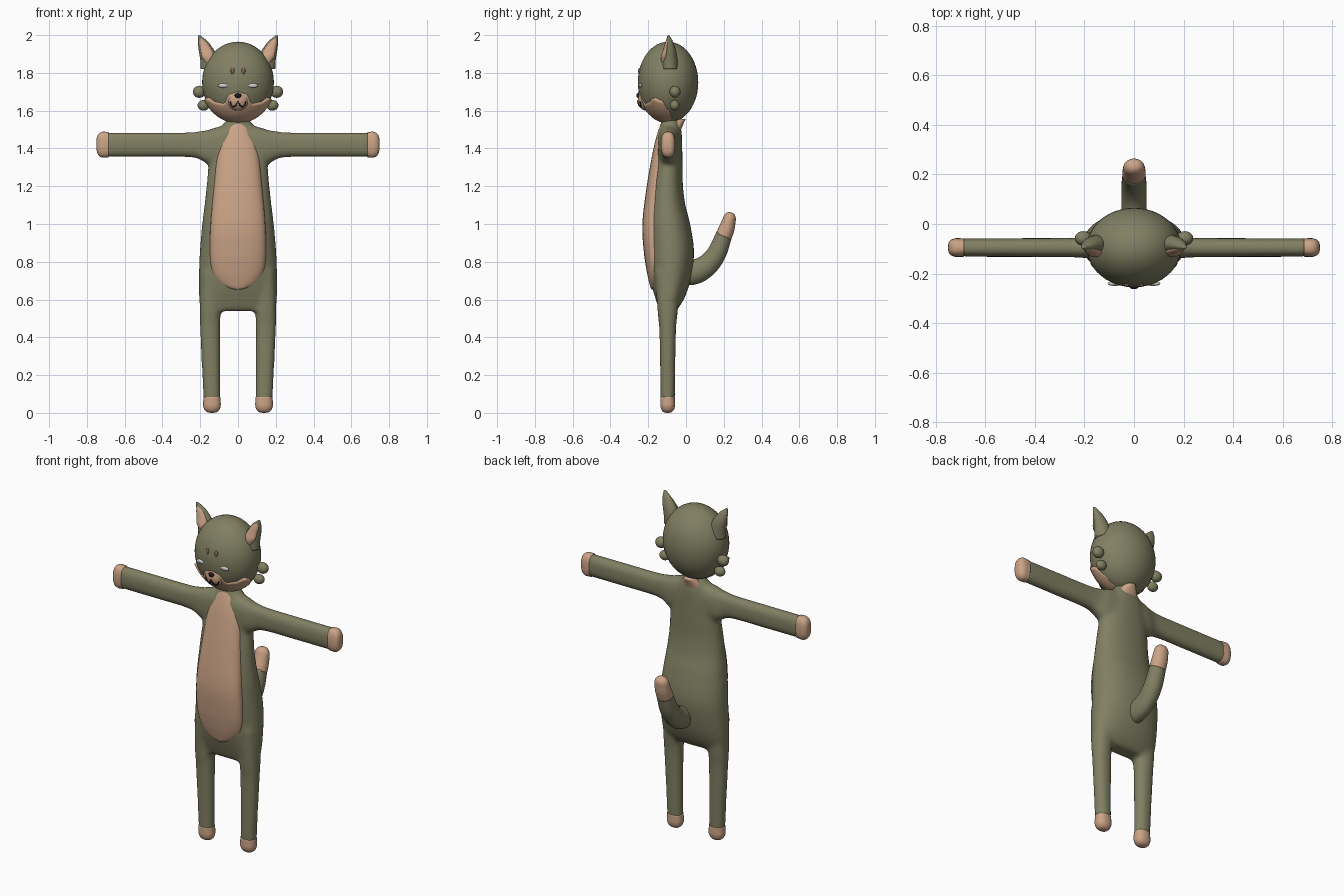
import bpy, bmesh, math
from mathutils import Vector

if "Cube" in bpy.data.objects:
    bpy.data.objects.remove(bpy.data.objects["Cube"])

X, Y, Z = Vector((1, 0, 0)), Vector((0, 1, 0)), Vector((0, 0, 1))


def material(name, rgb):
    m = bpy.data.materials.new(name)
    m.diffuse_color = (*rgb, 1)
    m.use_nodes = True
    m.node_tree.nodes["Principled BSDF"].inputs["Base Color"].default_value = m.diffuse_color
    return m


FUR = material("olive_fur", (0.22, 0.215, 0.125))
TAN = material("tan_fur", (0.60, 0.37, 0.24))
BROW = material("brow_brown", (0.25, 0.15, 0.09))
BLACK = material("black", (0.01, 0.01, 0.01))
EYE = material("eye_grey", (0.6, 0.6, 0.6))


def finish(name, bm, mat):
    bmesh.ops.recalc_face_normals(bm, faces=bm.faces)
    for f in bm.faces:
        f.smooth = True
    me = bpy.data.meshes.new(name)
    bm.to_mesh(me)
    bm.free()
    me.materials.append(mat)
    ob = bpy.data.objects.new(name, me)
    bpy.context.collection.objects.link(ob)
    return ob


def spline(pts, steps=5):
    """Catmull-Rom through tuples of (x, y, z, half_u, half_v)."""
    out = []
    for i in range(len(pts) - 1):
        p0, p1, p2, p3 = pts[max(i - 1, 0)], pts[i], pts[i + 1], pts[min(i + 2, len(pts) - 1)]
        for k in range(steps):
            t = k / steps
            out.append([0.5 * (2 * b + (c - a) * t + (2 * a - 5 * b + 4 * c - d) * t * t
                               + (3 * b - a - 3 * c + d) * t ** 3)
                        for a, b, c, d in zip(p0, p1, p2, p3)])
    return out + [list(pts[-1])]


def loft(bm, pts, u, v=None, n=2.0, dome=0.0, dome_pow=1.0, sides=32):
    """Super-elliptic tube along pts, with an optional domed end."""
    secs = spline(pts)
    if dome:
        c = Vector(secs[-1][:3])
        t = (c - Vector(secs[-2][:3])).normalized()
        a, b = secs[-1][3:]
        for k in range(1, 8):
            ang = k / 7 * math.pi / 2
            s = max(math.cos(ang), 0.01) ** dome_pow
            secs.append([*(c + t * dome * math.sin(ang)), a * s, b * s])
    rings = []
    for i, s in enumerate(secs):
        t = Vector(secs[min(i + 1, len(secs) - 1)][:3]) - Vector(secs[max(i - 1, 0)][:3])
        w = v or t.cross(u).normalized()
        ring = []
        for k in range(sides):
            g = 2 * math.pi * k / sides
            c, d = math.cos(g), math.sin(g)
            ring.append(bm.verts.new(Vector(s[:3])
                        + u * s[3] * math.copysign(abs(c) ** (2 / n), c)
                        + w * s[4] * math.copysign(abs(d) ** (2 / n), d)))
        rings.append(ring)
    for r0, r1 in zip(rings, rings[1:]):
        for k in range(sides):
            j = (k + 1) % sides
            bm.faces.new((r0[k], r0[j], r1[j], r1[k]))
    bm.faces.new(rings[0])
    bm.faces.new(rings[-1])


def tube(name, mat, pts, u, **kw):
    bm = bmesh.new()
    loft(bm, pts, u, **kw)
    return finish(name, bm, mat)


def ball(name, mat, loc, scale, seg=24):
    bm = bmesh.new()
    bmesh.ops.create_uvsphere(bm, u_segments=seg, v_segments=seg // 2, radius=1)
    for vert in bm.verts:
        vert.co = Vector(loc) + Vector(a * b for a, b in zip(vert.co, scale))
    return finish(name, bm, mat)


# Body: torso, arms and legs fused into one soft skin
torso = [(1.57, -.125, -.045, .045), (1.5, -.14, -.025, .10), (1.42, -.152, -.02, .14),
         (1.3, -.17, -.018, .158), (1.2, -.185, -.016, .167), (1.1, -.197, -.003, .178),
         (1.0, -.207, .022, .19), (.85, -.202, .043, .203), (.7, -.187, .023, .208),
         (.6, -.16, -.012, .206), (.54, -.138, -.052, .19)]
bm = bmesh.new()
loft(bm, [(0, (f + b) / 2, z, w, (b - f) / 2) for z, f, b, w in torso], X, v=Y, n=2.2)
for s in (-1, 1):
    loft(bm, [(0, -.09, 1.41, .065, .12), (s * .13, -.092, 1.41, .055, .10),
              (s * .19, -.095, 1.417, .043, .078), (s * .26, -.095, 1.42, .039, .066),
              (s * .45, -.095, 1.42, .038, .065), (s * .70, -.095, 1.42, .037, .065)], Y, n=2.6)
    loft(bm, [(s * .145, -.095, .75, .055, .07), (s * .148, -.097, .55, .056, .055),
              (s * .147, -.097, .42, .053, .044), (s * .138, -.097, .06, .045, .038)], X, v=Y, n=2.3)
body = finish("body", bm, FUR)
rm = body.modifiers.new("fuse", 'REMESH')
rm.mode, rm.voxel_size, rm.use_smooth_shade = 'VOXEL', 0.012, True
sm = body.modifiers.new("soften", 'SMOOTH')
sm.factor, sm.iterations = 0.5, 9

# Belly panel
belly = [(1.555, -.122, .035), (1.5, -.145, .075), (1.4, -.172, .108), (1.2, -.208, .128),
         (1.0, -.231, .145), (.85, -.223, .149), (.75, -.208, .14), (.69, -.195, .112),
         (.662, -.187, .07), (.652, -.18, .02)]
tube("belly_panel", TAN, [(0, f + .06, z, w, .06) for z, f, w in belly], X, v=Y, n=2.4)

# Hands and feet
for s, side in ((-1, "right"), (1, "left")):
    tube("hand_" + side, TAN, [(s * .685, -.095, 1.42, .037, .067), (s * .712, -.095, 1.42, .038, .069)],
         Y, n=2.6, dome=.038, dome_pow=.6)
    tube("foot_" + side, TAN, [(s * .138, -.097, .085, .045, .038), (s * .138, -.097, .045, .047, .039)],
         X, n=2.3, dome=.045, dome_pow=.7)

# Tail and its tan tip
tube("tail", FUR, [(0, -.02, .745, .05, .07), (0, .05, .748, .05, .066), (0, .115, .785, .05, .058),
                   (0, .165, .85, .05, .051), (0, .202, .945, .046, .043)], X)
tube("tail_tip", TAN, [(0, .199, .935, .047, .044), (0, .217, .98, .046, .041), (0, .228, 1.02, .043, .035)],
     X, dome=.043, dome_pow=.8)

# Head
HC, HR = Vector((0, -.095, 1.75)), Vector((.19, .16, .215))
ball("head", FUR, HC, HR, 48)


def face_y(x, z):
    return HC.y - HR.y * math.sqrt(max(0, 1 - (x / HR.x) ** 2 - ((z - HC.z) / HR.z) ** 2))


# Jaw: tan shell wrapped over the lower front of the head
edge = [(0, 1.70), (12, 1.69), (28, 1.638), (45, 1.645), (62, 1.668), (75, 1.655), (92, 1.60), (105, 1.55)]


def edge_z(deg):
    for (a, za), (b, zb) in zip(edge, edge[1:]):
        if deg <= b:
            t = (deg - a) / (b - a)
            return za + (zb - za) * t * t * (3 - 2 * t)
    return edge[-1][1]


bm = bmesh.new()
cols = []
for i in range(71):
    deg = -105 + 3 * i
    th = math.radians(deg)
    lat0 = math.asin((edge_z(abs(deg)) - HC.z) / HR.z)
    puff = 0.07 * math.exp(-((abs(deg) - 66) / 18) ** 2)
    col = []
    for k in range(14):
        f = max(k - 1, 0) / 12
        lat = lat0 + (-math.pi / 2 + .02 - lat0) * f
        r = 0.92 if k == 0 else 1.025 + puff * (1 - f) - .015 * f
        col.append(bm.verts.new(HC + Vector((HR.x * r * math.cos(lat) * math.sin(th),
                                             -HR.y * r * math.cos(lat) * math.cos(th),
                                             HR.z * (1.01 if k else .95) * math.sin(lat)))))
    cols.append(col)
for c0, c1 in zip(cols, cols[1:]):
    for k in range(13):
        bm.faces.new((c0[k], c1[k], c1[k + 1], c0[k + 1]))
finish("jaw", bm, TAN)

# Muzzle, nose and mouth
ball("muzzle", TAN, (0, -.212, 1.658), (.06, .043, .058))
ball("nose", BLACK, (0, -.253, 1.68), (.018, .01, .013), 16)
cu = bpy.data.curves.new("mouth", 'CURVE')
cu.dimensions, cu.bevel_depth, cu.bevel_resolution = '3D', .004, 2
sp = cu.splines.new('POLY')
line = [(-.042, 1.648), (-.036, 1.628), (-.024, 1.619), (-.01, 1.628), (0, 1.65),
        (.01, 1.628), (.024, 1.619), (.036, 1.628), (.042, 1.648)]
sp.points.add(len(line) - 1)
for p, (x, z) in zip(sp.points, line):
    y = -.212 - .043 * math.sqrt(max(0, 1 - (x / .06) ** 2 - ((z - 1.658) / .058) ** 2))
    p.co = (x, min(y, face_y(x, z) - .005) - .001, z, 1)
cu.materials.append(BLACK)
bpy.context.collection.objects.link(bpy.data.objects.new("mouth", cu))

# Eyes, brows, cheek tufts and ears
for s, side in ((-1, "right"), (1, "left")):
    ball("eye_" + side, EYE, (s * .077, face_y(.077, 1.733), 1.733), (.03, .009, .012), 16)
    ball("brow_" + side, BROW, (s * .029, face_y(.029, 1.81), 1.81), (.01, .007, .017), 16)
    ball("cheek_tuft_upper_" + side, FUR, (s * .205, -.058, 1.70), (.034, .029, .032))
    ball("cheek_tuft_lower_" + side, FUR, (s * .182, -.06, 1.628), (.032, .026, .028))
    tube("ear_" + side, FUR, [(s * .135, -.085, 1.82, .062, .045), (s * .150, -.085, 1.87, .05, .04),
                              (s * .167, -.083, 1.92, .041, .03), (s * .186, -.087, 1.965, .027, .018),
                              (s * .20, -.092, 1.99, .011, .009)], X, v=Y, dome=.01)
    tube("inner_ear_" + side, TAN, [(s * .148, -.112, 1.85, .022, .018), (s * .158, -.113, 1.885, .034, .02),
                                    (s * .168, -.106, 1.92, .031, .016), (s * .183, -.1, 1.955, .022, .012),
                                    (s * .195, -.097, 1.98, .008, .006)], X, v=Y, dome=.005)
